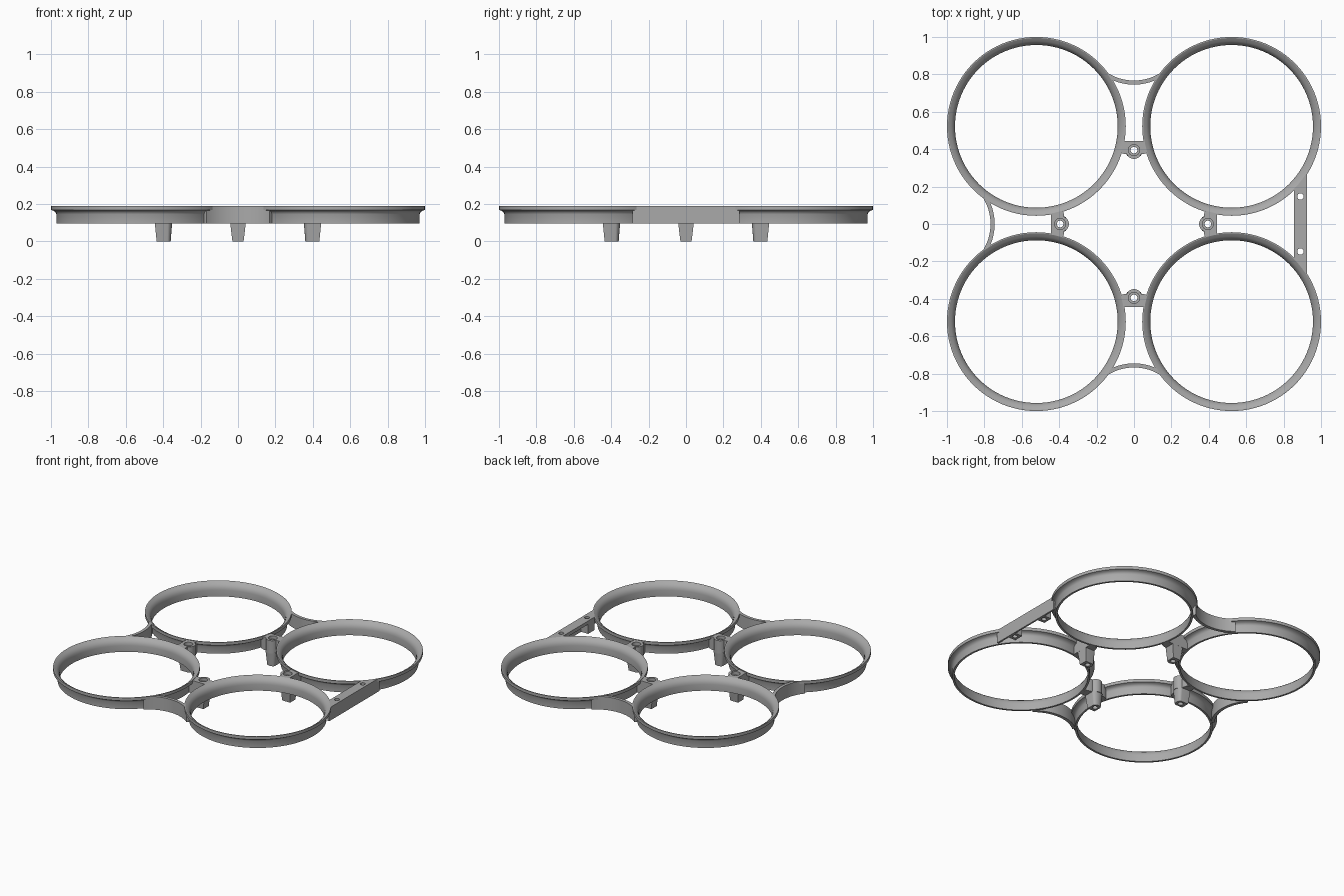
import bpy, bmesh, math
from mathutils import Matrix

cube = bpy.data.objects.get("Cube")
if cube:
    bpy.data.objects.remove(cube, do_unlink=True)

grey = bpy.data.materials.new("plain grey")
grey.use_nodes = True
COLOUR = (0.4, 0.4, 0.4, 1)
grey.diffuse_color = COLOUR
grey.node_tree.nodes["Principled BSDF"].inputs["Base Color"].default_value = COLOUR

BASE, TOP = 0.095, 0.19      # underside and top of the frame
C = 0.522                    # duct centre offset in x and y
CENTRES = {"back_left": (C, C), "back_right": (-C, C),
           "front_left": (C, -C), "front_right": (-C, -C)}
SIDES = {"left": 0, "back": 1, "right": 2, "front": 3}


def finish(name, bm, matrix=Matrix()):
    bmesh.ops.recalc_face_normals(bm, faces=bm.faces)
    bm.transform(matrix)
    mesh = bpy.data.meshes.new(name)
    bm.to_mesh(mesh)
    bm.free()
    mesh.materials.append(grey)
    obj = bpy.data.objects.new(name, mesh)
    bpy.context.collection.objects.link(obj)
    return obj


def loft(name, lower, upper, z0, z1, matrix=Matrix()):
    """Solid between two outlines with equal point counts."""
    bm = bmesh.new()
    a = [bm.verts.new((x, y, z0)) for x, y in lower]
    b = [bm.verts.new((x, y, z1)) for x, y in upper]
    bm.faces.new(a)
    bm.faces.new(b)
    for i in range(len(a)):
        j = (i + 1) % len(a)
        bm.faces.new((a[i], a[j], b[j], b[i]))
    return finish(name, bm, matrix)


def revolve(name, profile, centre, closed=True, steps=96):
    """Turn an (r, z) profile about a vertical axis."""
    bm = bmesh.new()
    rings = []
    for r, z in profile:
        rings.append([bm.verts.new((centre[0] + r * math.cos(2 * math.pi * k / steps),
                                    centre[1] + r * math.sin(2 * math.pi * k / steps), z))
                      for k in range(steps)])
    count = len(rings)
    for i in range(count if closed else count - 1):
        p, q = rings[i], rings[(i + 1) % count]
        for k in range(steps):
            n = (k + 1) % steps
            bm.faces.new((p[k], p[n], q[n], q[k]))
    if not closed:
        bm.faces.new(rings[0])
        bm.faces.new(rings[-1])
    return finish(name, bm)


def activate(obj):
    bpy.ops.object.select_all(action='DESELECT')
    obj.select_set(True)
    bpy.context.view_layer.objects.active = obj


def smooth(obj):
    activate(obj)
    bpy.ops.object.shade_smooth_by_angle(angle=math.radians(30))


def cut(obj, cutters):
    activate(obj)
    for cutter in cutters:
        mod = obj.modifiers.new("cut", 'BOOLEAN')
        mod.operation = 'DIFFERENCE'
        mod.solver = 'EXACT'
        mod.object = cutter
        bpy.ops.object.modifier_apply(modifier=mod.name)
    smooth(obj)


def turned(side):
    return Matrix.Rotation(SIDES[side] * math.pi / 2, 4, 'Z')


# Ducts: thin walls with a flared inlet lip
flare = [(0.435, 0.14), (0.438, 0.155), (0.445, 0.169), (0.456, 0.18), (0.472, TOP)]
outside = [(0.478, TOP), (0.478, 0.168), (0.464, 0.164), (0.454, 0.156),
           (0.449, 0.145), (0.449, BASE)]
cutters = []
voids = []
for name, centre in CENTRES.items():
    smooth(revolve("duct_" + name, [(0.435, BASE)] + flare + outside, centre))
    void = [(0.437, 0.05)] + [(r + 0.002, z) for r, z in flare] + [(0.476, 0.25)]
    voids.append(revolve("duct_void_" + name, void, centre, closed=False))
cutters += voids

# Mounts: rounded tabs between the ducts with tapered legs and screw holes
tab = [(0.445, 0.095), (0.445, -0.095), (0.385, -0.085), (0.375, -0.055)]
tab += [(0.385 + 0.037 * math.cos(a), 0.04 * math.sin(a))
        for a in [math.radians(d) for d in range(255, 104, -15)]]
tab += [(0.375, 0.055), (0.385, 0.085)]


def leg_outline(u0, u1, half):
    round_part = [(u0 + half * 0.6 * (1 + math.cos(a)), half * math.sin(a))
                  for a in [math.radians(d) for d in range(270, 89, -15)]]
    return [(u1, half), (u1, -half)] + round_part


for side in SIDES:
    turn = turned(side)
    axis = turn @ Matrix.Translation((0.395, 0, 0))
    centre = axis.translation.xy
    hole = revolve("screw_hole_" + side, [(0.018, -0.1), (0.018, 0.165), (0.03, 0.165),
                                         (0.03, 0.25)], centre, closed=False, steps=32)
    cutters.append(hole)
    plate = loft("mount_tab_" + side, tab, tab, BASE, TOP - 0.002, turn)
    cut(plate, [hole] + voids)
    leg = loft("mount_leg_" + side, leg_outline(0.36, 0.435, 0.03),
               leg_outline(0.352, 0.445, 0.042), 0, BASE + 0.005, turn)
    cut(leg, [hole])

# Curved braces on three sides, bowed toward the middle
R = 0.275
sweep = [math.radians(d) for d in range(-40, 41, 4)]


def brace_arc(radius):
    return [(0.756 + R - radius * math.cos(a), radius * math.sin(a)) for a in sweep]


brace = brace_arc(R - 0.011) + brace_arc(R + 0.011)[::-1]
for side in ("back", "right", "front"):
    cut(loft("brace_" + side, brace, brace, BASE, TOP - 0.001, turned(side)), voids)

# Accessory bar on the left: top plate, outer wall and two drilled bosses
holes = [revolve("bar_hole", [(0.017, 0), (0.017, 0.3)], (0.89, y),
                 closed=False, steps=32) for y in (-0.147, 0.147)]
cutters += holes
bar = [(0.855, -0.215), (0.925, -0.285), (0.925, 0.285), (0.855, 0.215)]
wall = [(0.913, -0.285), (0.925, -0.285), (0.925, 0.285), (0.913, 0.285)]
cut(loft("bar_plate", bar, bar, 0.165, TOP, Matrix()), voids + holes)
cut(loft("bar_wall", wall, wall, BASE, TOP - 0.001), voids)
for y in (-0.147, 0.147):
    boss = [(0.857, y - 0.035), (0.92, y - 0.035), (0.92, y + 0.035), (0.857, y + 0.035)]
    cut(loft("bar_boss", boss, boss, BASE, 0.17), holes)

# Cutting helpers are no longer needed
for cutter in cutters:
    bpy.data.objects.remove(cutter, do_unlink=True)
